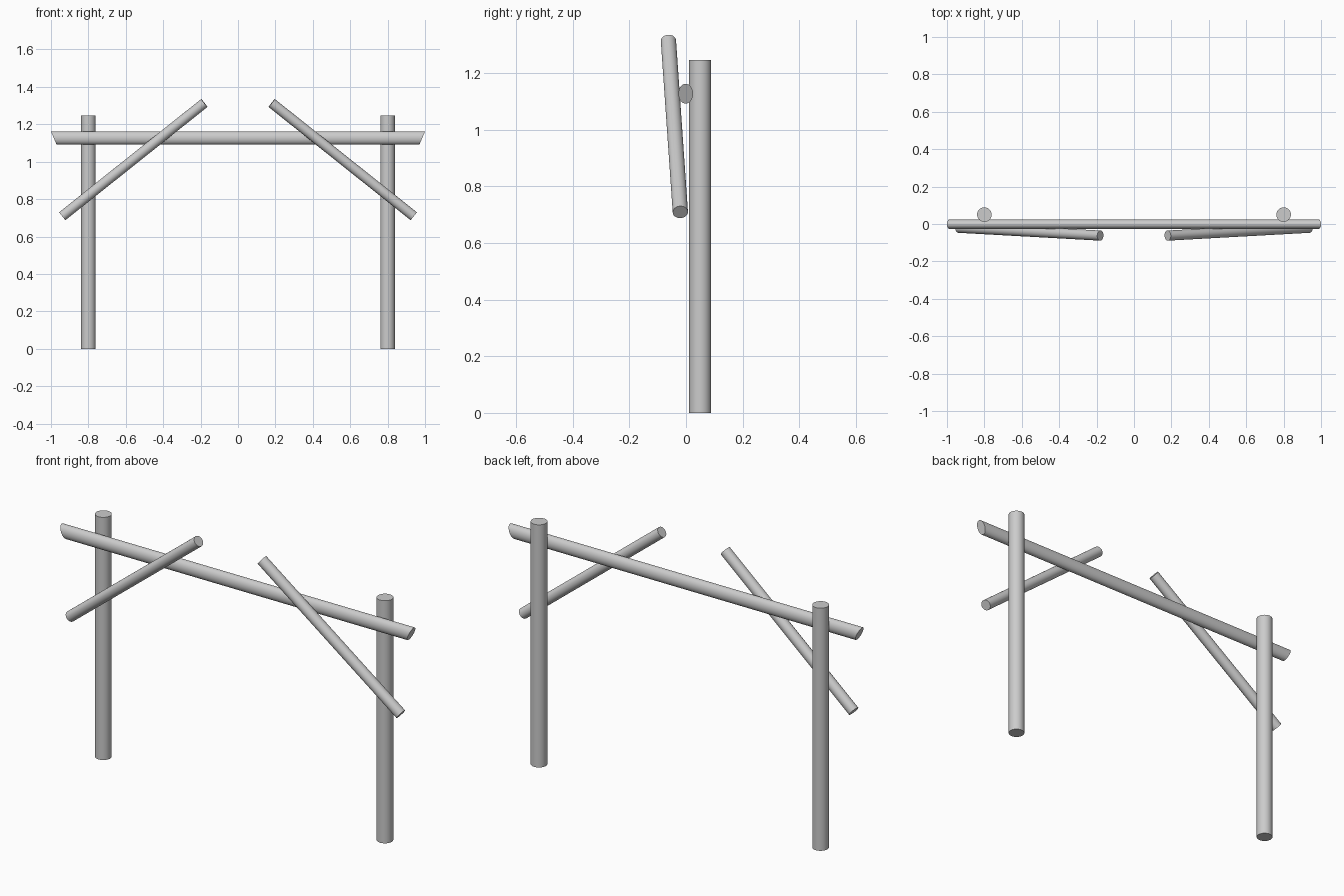
import bpy
import bmesh
import math
from mathutils import Vector

old = bpy.data.objects.get("Cube")
if old:
    bpy.data.objects.remove(old, do_unlink=True)

grey = bpy.data.materials.new("light grey")
grey.use_nodes = True
color = (0.6, 0.6, 0.6, 1)
grey.diffuse_color = color
grey.node_tree.nodes["Principled BSDF"].inputs["Base Color"].default_value = color


def pole(name, start, end, radius, flatten=1.0, slant=0.0):
    """Round pole between two points; flatten narrows it in y, slant mitres the ends."""
    start, end = Vector(start), Vector(end)
    axis = end - start
    mesh = bpy.data.meshes.new(name)
    bm = bmesh.new()
    bmesh.ops.create_cone(bm, cap_ends=True, segments=32, radius1=radius,
                          radius2=radius, depth=axis.length)
    bmesh.ops.rotate(bm, verts=bm.verts,
                     matrix=axis.to_track_quat("Z", "Y").to_matrix())
    for v in bm.verts:
        v.co.y *= flatten
        v.co.x += math.copysign(slant, v.co.x) * v.co.z / radius
    bmesh.ops.translate(bm, verts=bm.verts, vec=(start + end) / 2)
    bm.to_mesh(mesh)
    bm.free()
    mesh.materials.append(grey)
    obj = bpy.data.objects.new(name, mesh)
    bpy.context.collection.objects.link(obj)
    bpy.ops.object.select_all(action="DESELECT")
    obj.select_set(True)
    bpy.context.view_layer.objects.active = obj
    bpy.ops.object.shade_smooth_by_angle(angle=math.radians(35))


# Upright posts and the diagonal braces on their front
for side, s in (("left", 1), ("right", -1)):
    pole(side + "_post", (s * 0.8, 0.05, 0), (s * 0.8, 0.05, 1.246), 0.039)
    pole(side + "_brace", (s * 0.939, -0.02, 0.709), (s * 0.18, -0.062, 1.314), 0.027)

# Oval crossbeam with mitred ends
pole("crossbeam", (-0.985, -0.001, 1.127), (0.985, -0.001, 1.127), 0.035,
     flatten=0.74, slant=0.015)
